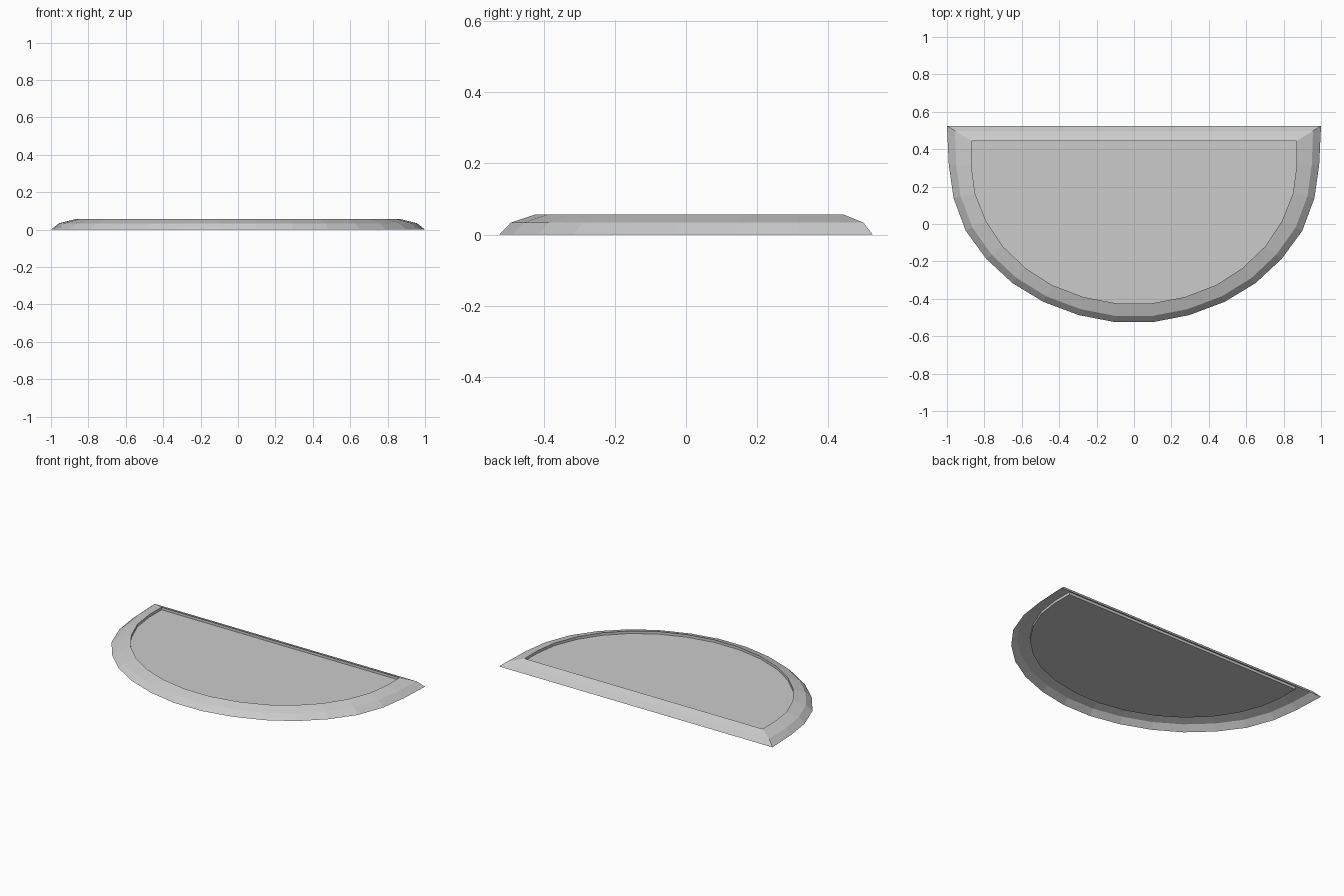
import bpy, bmesh

if "Cube" in bpy.data.objects:
    bpy.data.objects.remove(bpy.data.objects["Cube"])

# Half outlines seen from above, front centre -> round side -> back centre
OUTER = [(0, -.525), (.1, -.525), (.295, -.487), (.485, -.416), (.65, -.316),
         (.79, -.186), (.9, -.036), (.965, .139), (.99, .314), (1, .525), (0, .525)]
INNER = [(0, -.425), (.09, -.425), (.27, -.391), (.44, -.326), (.58, -.236),
         (.7, -.121), (.79, .014), (.85, .164), (.87, .314), (.87, .444), (0, .444)]


def ring(t, z):
    """Outline blended from the outer edge (t=0) to the inner edge (t=1)."""
    return [(a + (c - a) * t, b + (d - b) * t, z)
            for (a, b), (c, d) in zip(OUTER, INNER)]


def build(name, rings, fill=False):
    """Loft the half rings, optionally cap the last, and mirror across x."""
    bm = bmesh.new()
    loops = [[bm.verts.new(p) for p in r] for r in rings]
    for lo, hi in zip(loops, loops[1:]):
        for i in range(len(lo) - 1):
            bm.faces.new((lo[i], lo[i + 1], hi[i + 1], hi[i]))
    if fill:
        bm.faces.new(loops[-1])
    me = bpy.data.meshes.new(name)
    bm.to_mesh(me)
    bm.free()
    ob = bpy.data.objects.new(name, me)
    bpy.context.collection.objects.link(ob)
    mod = ob.modifiers.new("mirror", 'MIRROR')
    mod.use_clip = True
    return ob


PANEL_Z = 0.039
# Hollow bevelled border with a small inner lip dropping to the panel
build("mat_border", [ring(0, 0), ring(.33, .034), ring(1, .056), ring(1, PANEL_Z)])
# Recessed flat centre
build("mat_panel", [ring(1, PANEL_Z)], fill=True)
